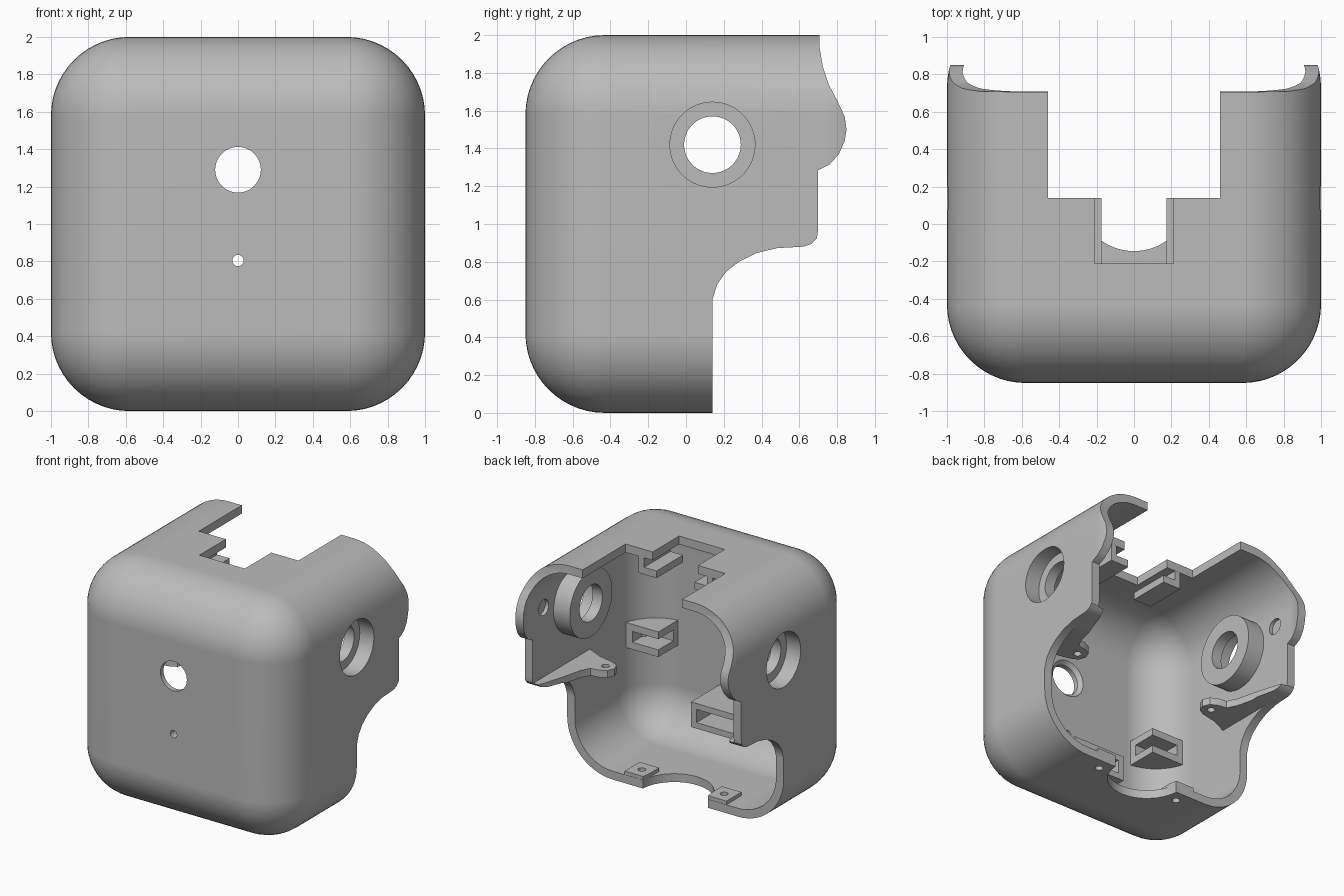
import bpy, bmesh, math
from mathutils import Vector, Matrix

cube = bpy.data.objects.get("Cube")
if cube:
    bpy.data.objects.remove(cube)

grey = bpy.data.materials.new("plain grey")
grey.use_nodes = True
grey.diffuse_color = (0.5, 0.5, 0.5, 1)
grey.node_tree.nodes["Principled BSDF"].inputs["Base Color"].default_value = (0.5, 0.5, 0.5, 1)


def add(name, bm):
    bmesh.ops.recalc_face_normals(bm, faces=bm.faces)
    mesh = bpy.data.meshes.new(name)
    bm.to_mesh(mesh)
    bm.free()
    mesh.materials.append(grey)
    ob = bpy.data.objects.new(name, mesh)
    bpy.context.collection.objects.link(ob)
    return ob


def box(name, x, y, z, radius=0):
    bm = bmesh.new()
    bmesh.ops.create_cube(bm, size=1)
    for v in bm.verts:
        v.co = [lo + (c + 0.5) * (hi - lo) for c, (lo, hi) in zip(v.co, (x, y, z))]
    if radius:
        bmesh.ops.bevel(bm, geom=bm.edges[:], offset=radius, segments=14,
                        profile=0.5, affect='EDGES')
    return add(name, bm)


def rod(name, axis, start, end, radius, a, b, radius2=None):
    """Cylinder along an axis; a and b are the other two coordinates."""
    bm = bmesh.new()
    bmesh.ops.create_cone(bm, cap_ends=True, segments=64, radius1=radius,
                          radius2=radius2 or radius, depth=abs(end - start))
    mid = (start + end) / 2
    centre = {'x': (mid, a, b), 'y': (a, mid, b), 'z': (a, b, mid)}[axis]
    turn = {'x': Matrix.Rotation(math.pi / 2, 4, 'Y'),
            'y': Matrix.Rotation(-math.pi / 2, 4, 'X'), 'z': Matrix()}[axis]
    bm.transform(Matrix.Translation(centre) @ turn)
    return add(name, bm)


def prism(name, points, place, depth):
    bm = bmesh.new()
    face = bm.faces.new([bm.verts.new(place(*p)) for p in points])
    ext = bmesh.ops.extrude_face_region(bm, geom=[face])
    bmesh.ops.translate(bm, vec=depth, verts=[v for v in ext["geom"] if isinstance(v, bmesh.types.BMVert)])
    return add(name, bm)


def boolean(ob, tool, operation='DIFFERENCE'):
    mod = ob.modifiers.new("cut", 'BOOLEAN')
    mod.object, mod.operation, mod.solver = tool, operation, 'EXACT'
    bpy.context.view_layer.objects.active = ob
    bpy.ops.object.modifier_apply(modifier=mod.name)


def cut(ob, *tools):
    for tool in tools:
        boolean(ob, tool)
        helpers.add(tool)


helpers = set()
parts = []

# Hollow rounded housing
housing = box("housing_shell", (-1, 1), (-.85, 1.15), (0, 2), .42)
envelope = box("envelope", (-.99, .99), (-.84, 1.14), (.01, 1.99), .41)
cavity = box("cavity", (-.93, .93), (-.78, 1.08), (.07, 1.93), .35)
helpers.add(envelope)
cut(housing, cavity)

# Side outline trims the open back
outline = [(-1, -.1), (.14, -.1), (.14, .6), (.165, .68), (.21, .745), (.28, .8), (.37, .845),
           (.48, .872), (.62, .88), (.665, .895), (.693, .925), (.7, .97), (.7, 1.285),
           (.76, 1.315), (.81, 1.37), (.84, 1.44), (.85, 1.5), (.84, 1.57), (.8, 1.655),
           (.755, 1.74), (.725, 1.83), (.708, 1.93), (.705, 2.1), (-1, 2.1)]
trim = prism("trim", outline, lambda y, z: Vector((-1.2, y, z)), Vector((2.4, 0, 0)))
boolean(housing, trim, 'INTERSECT')
helpers.add(trim)

# Openings in the top, front and bottom
bottom_arc = rod("bottom_arc", 'z', -.1, .2, .3, 0, .155)
cut(housing,
    box("top_notch", (-.46, .46), (.14, 1.2), (1.7, 2.1)),
    box("top_slot", (-.21, .21), (-.21, .3), (1.88, 2.1)),
    rod("lens_hole", 'y', -1, -.6, .122, 0, 1.29),
    rod("lens_flare", 'y', -.81, -.75, .122, 0, 1.29, .18),
    rod("pin_hole", 'y', -1, -.6, .03, 0, .805),
    bottom_arc)

for s in (-1, 1):
    side = "left" if s > 0 else "right"

    def span(a, b):
        return tuple(sorted((s * a, s * b)))

    # Side opening with a raised inner ring
    through = rod("through", 'x', s * .6, s * 1.1, .15, .14, 1.42)
    counterbore = rod("counterbore", 'x', s * .87, s * 1.1, .225, .14, 1.42)
    ring = rod(side + "_ring", 'x', s * .78, s * .96, .28, .14, 1.42)
    for ob in (housing, ring):
        cut(ob, through, counterbore)
    cut(housing, rod("dimple", 'x', s * .9, s * .96, .065, .55, 1.5))

    # Shelf with a screw tab at the edge of the side cutout
    plan = [(.97, .69), (.88, .69), (.82, .5), (.77, .3), (.73, .22), (.66, .21), (.6, .18),
            (.575, .12), (.6, .06), (.66, .03), (.8, .0), (.97, -.08)]
    shelf = prism(side + "_screw_shelf", plan, lambda x, y: Vector((s * x, y, .86)), Vector((0, 0, .06)))
    boolean(shelf, trim, 'INTERSECT')
    cut(shelf, rod("shelf_hole", 'z', .7, 1, .03, s * .66, .12))

    # Slotted bracket in the front corner
    bracket = box(side + "_corner_bracket", span(.62, .98), (-.83, -.52), (.76, .97))
    boolean(bracket, envelope, 'INTERSECT')
    cut(bracket, box("bracket_slot", span(.5, .86), (-.72, -.4), (.82, .91)))

    # Screw block on the floor
    block = box(side + "_floor_block", span(.29, .47), (-.06, .138), (.02, .1))
    hole = rod("block_hole", 'z', -.1, .3, .03, s * .38, .04)
    cut(block, bottom_arc, hole)
    cut(housing, hole)

    # Grooved rail beside the top slot
    rail = box(side + "_top_rail", span(.175, .34), (-.21, .139), (1.79, 1.96))
    cut(rail, box("rail_groove", span(.1, .29), (-.3, .3), (1.85, 1.93)),
        box("rail_gap", span(.1, .21), (-.3, .3), (1.9, 2.1)))
    parts += [ring, shelf, bracket, block, rail]

# Slotted box bracket on the front wall
holder = box("front_bracket", (-.24, .24), (-.82, -.41), (.32, .53))
boolean(holder, envelope, 'INTERSECT')
cut(holder, box("holder_slot", (-.19, .19), (-.74, -.3), (.37, .48)))

for tool in helpers:
    bpy.data.objects.remove(tool)

# Smooth curves with crisp edges
for ob in [housing, holder] + parts:
    bpy.ops.object.select_all(action='DESELECT')
    ob.select_set(True)
    bpy.context.view_layer.objects.active = ob
    bpy.ops.object.shade_smooth_by_angle(angle=math.radians(30))
    normals = ob.modifiers.new("even shading", 'WEIGHTED_NORMAL')
    normals.keep_sharp = True
